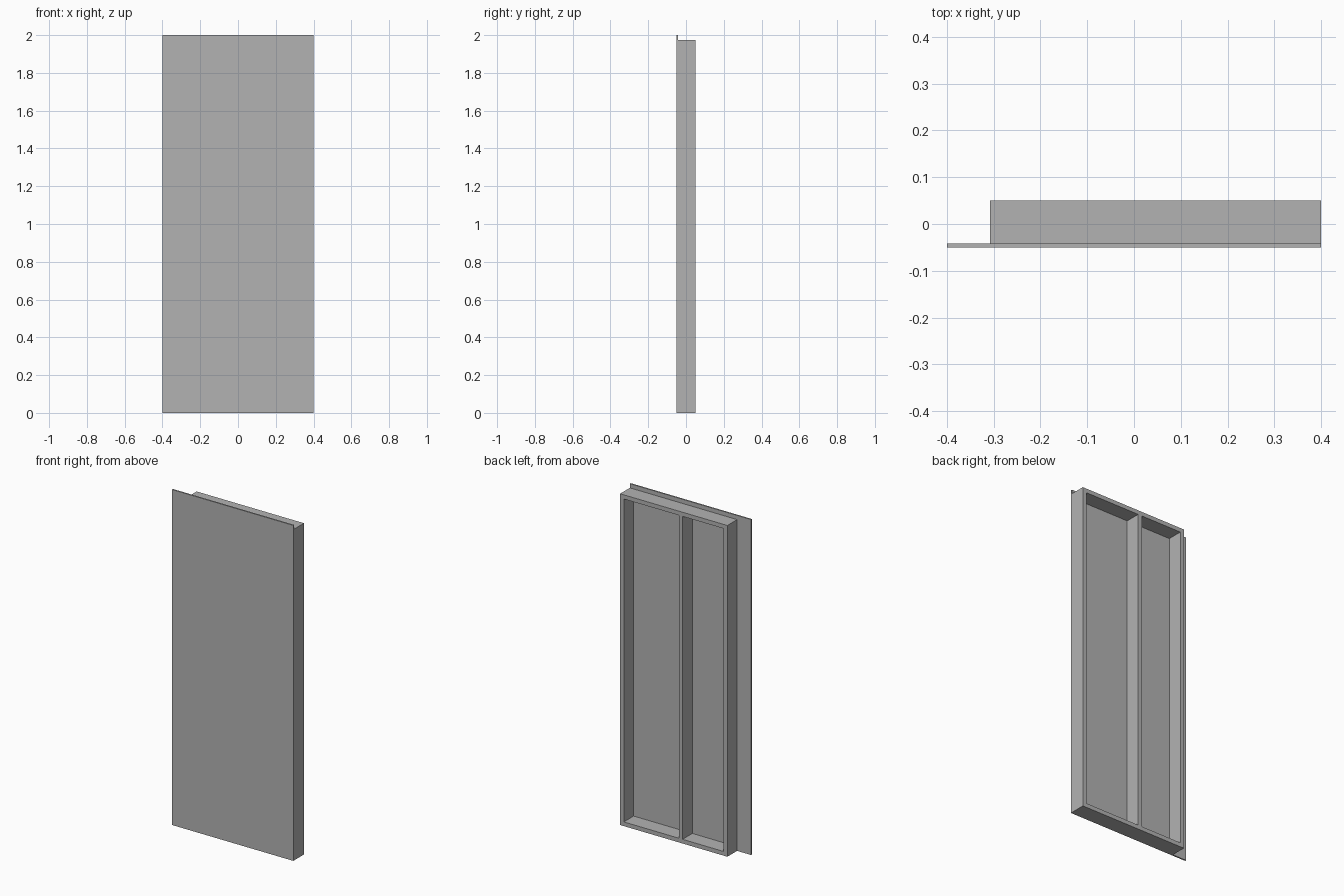
import bpy

default = bpy.data.objects.get("Cube")
if default:
    bpy.data.objects.remove(default, do_unlink=True)

grey = bpy.data.materials.new("plain grey")
grey.use_nodes = True
colour = (0.45, 0.45, 0.45, 1)
grey.diffuse_color = colour
grey.node_tree.nodes["Principled BSDF"].inputs["Base Color"].default_value = colour


def box(name, low, high):
    """Axis-aligned box between two corners."""
    bpy.ops.mesh.primitive_cube_add(size=1)
    ob = bpy.context.object
    ob.name = name
    for v in ob.data.vertices:
        v.co = [lo + (c + 0.5) * (hi - lo) for c, lo, hi in zip(v.co, low, high)]
    ob.data.materials.append(grey)
    return ob


HALF, HEIGHT = 0.4, 2.0
FRONT, BACK = -0.05, 0.05
SKIN = -0.0417               # rear face of the sheathing
T = 0.025                    # timber thickness
RIGHT, TOP = -0.308, HEIGHT - T

# Sheathing board, overhanging the frame at the right and the top
box("sheathing", (-HALF, FRONT, 0), (HALF, SKIN, HEIGHT))

# Bottom and top plates
for name, z in (("bottom_plate", 0), ("top_plate", TOP - T)):
    box(name, (RIGHT, SKIN, z), (HALF, BACK, z + T))

# Upright studs between the plates
for name, x in (("right_stud", RIGHT), ("middle_stud", -T / 2), ("left_stud", HALF - T)):
    box(name, (x, SKIN, T), (x + T, BACK, TOP - T))
